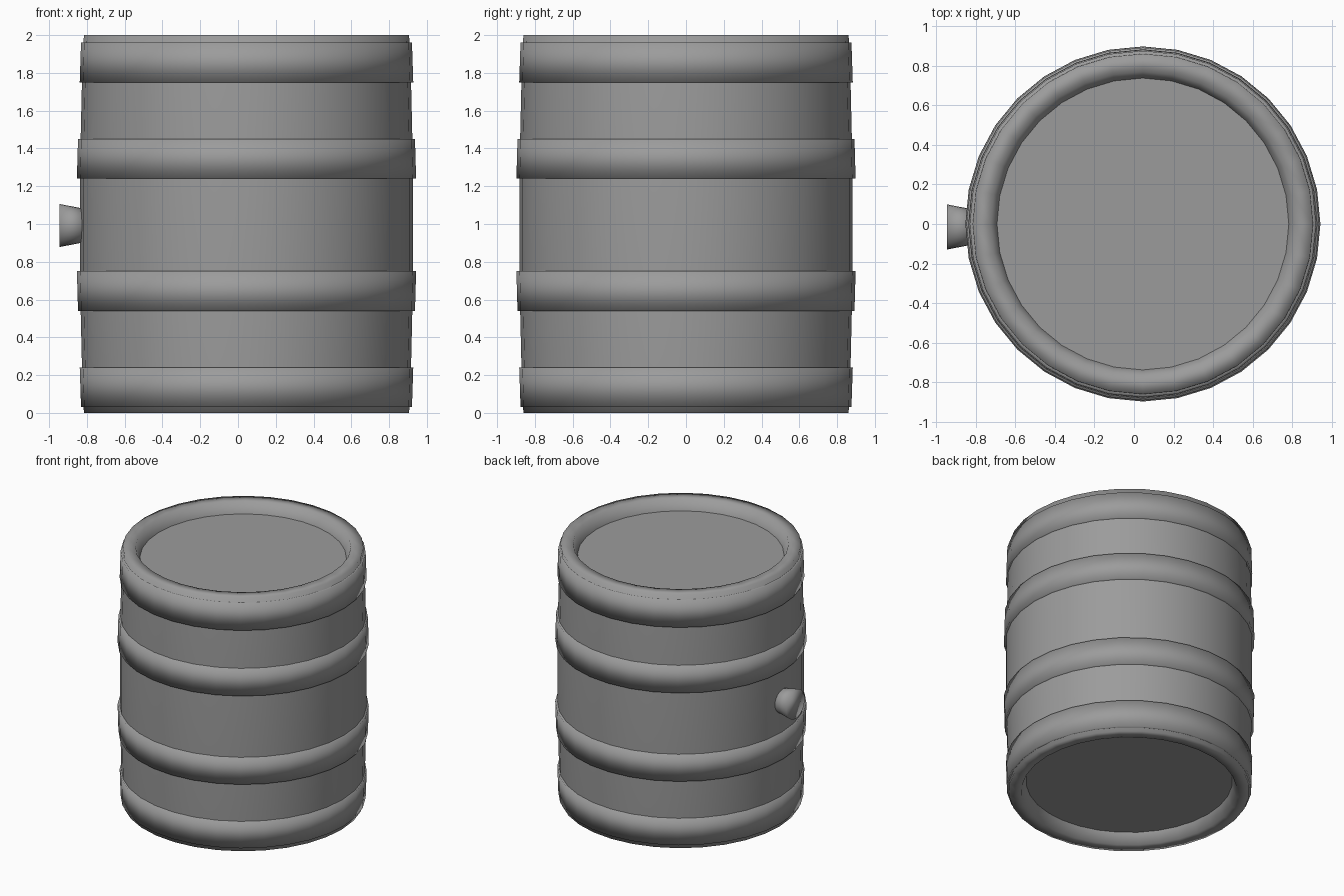
import bpy, bmesh, math
from mathutils import Matrix

if "Cube" in bpy.data.objects:
    bpy.data.objects.remove(bpy.data.objects["Cube"])

CX = 0.045      # barrel axis
SIDES = 32
grey = bpy.data.materials.new("dark_grey")
grey.diffuse_color = (0.33, 0.33, 0.33, 1)
grey.use_nodes = True
grey.node_tree.nodes["Principled BSDF"].inputs["Base Color"].default_value = grey.diffuse_color


def lathe(name, profile, sides=SIDES, matrix=None, caps=False, crisp=True):
    """Revolve (radius, height) points about z, smooth shaded, optional flat caps."""
    bm = bmesh.new()
    rings = []
    for r, z in profile:
        rings.append([bm.verts.new((r * math.cos(2 * math.pi * i / sides),
                                    r * math.sin(2 * math.pi * i / sides), z))
                      for i in range(sides)])
    for a, b in zip(rings, rings[1:]):
        for i in range(sides):
            j = (i + 1) % sides
            bm.faces.new((a[i], a[j], b[j], b[i])).smooth = True
    if caps:
        for ring, rev in ((rings[0], True), (rings[-1], False)):
            # separate cap vertices keep the rim edge crisp
            cap = [bm.verts.new(v.co) for v in ring] if crisp else ring
            bm.faces.new(cap[::-1] if rev else cap).smooth = not crisp
    bm.transform(matrix or Matrix.Translation((CX, 0, 0)))
    me = bpy.data.meshes.new(name)
    bm.to_mesh(me)
    bm.free()
    me.materials.append(grey)
    ob = bpy.data.objects.new(name, me)
    bpy.context.collection.objects.link(ob)
    return ob


# Bulging staves with flat rims and recessed heads at both ends
half = [(0.738, 0.085), (0.77, 0.0), (0.861, 0.0), (0.871, 0.24),
        (0.878, 0.54), (0.882, 0.75)]
full = half + [(r, 2 - z) for r, z in reversed(half)]
lathe("barrel_body", full, caps=True)

# Four hoops: bottom z, top z, bottom radius, top radius
hoops = [(0.03, 0.24, 0.876, 0.883), (0.54, 0.75, 0.892, 0.898),
         (1.24, 1.45, 0.898, 0.892), (1.75, 1.96, 0.883, 0.876)]
for n, (z0, z1, r0, r1) in enumerate(hoops, 1):
    lathe(f"hoop_{n}", [(0.857, z0), (r0, z0), (r1, z1), (0.857, z1)])

# Tapered bung on the left side
bung_matrix = Matrix.Translation((-0.80, -0.015, 0.992)) @ Matrix.Rotation(-math.pi / 2, 4, 'Y')
lathe("bung", [(0.086, 0.0), (0.114, 0.145)], sides=24, matrix=bung_matrix,
      caps=True, crisp=False)
